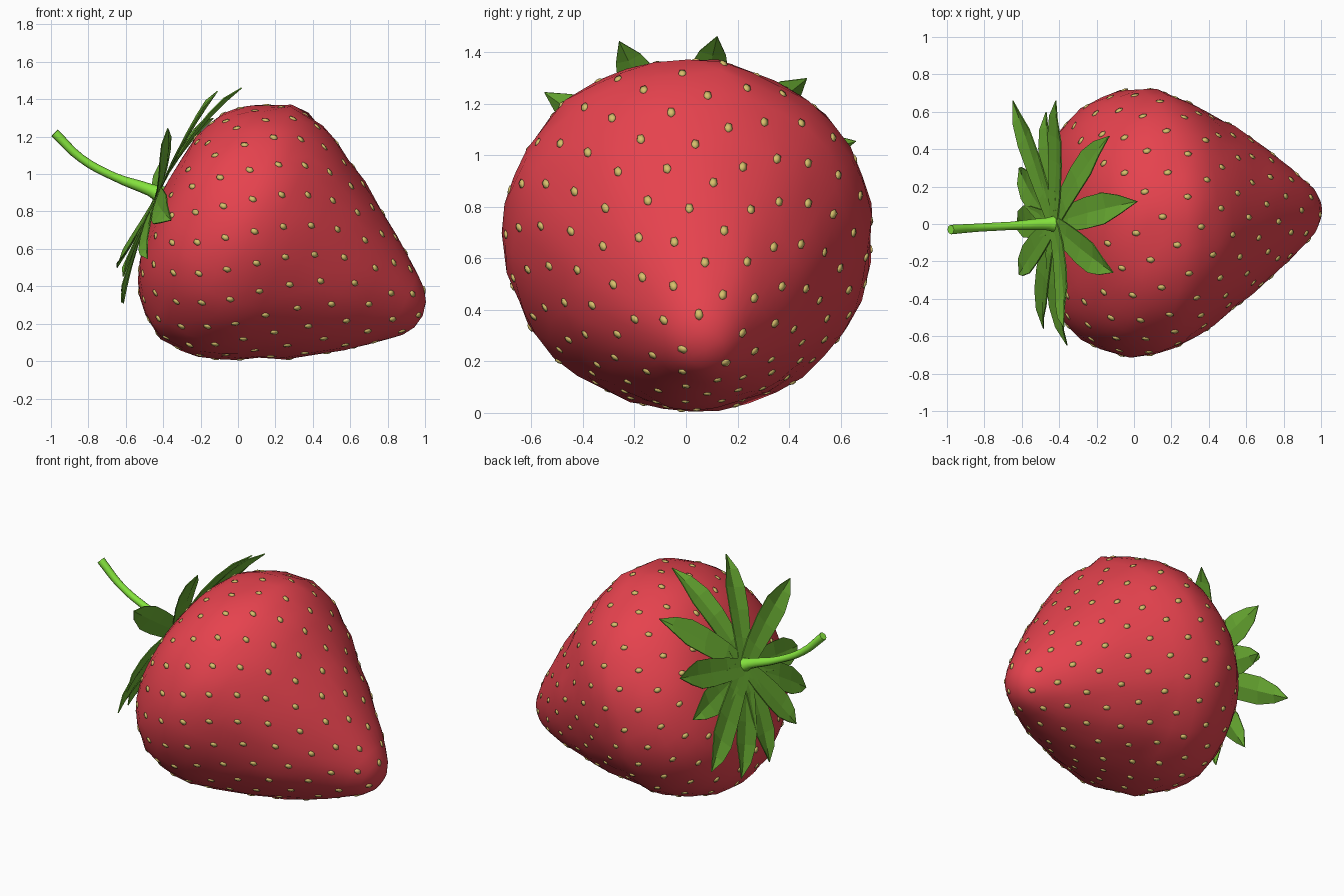
import bpy, bmesh, math
from mathutils import Vector, Matrix, noise

if "Cube" in bpy.data.objects:
    bpy.data.objects.remove(bpy.data.objects["Cube"])

U = Vector((0.911, 0, -0.413))   # fruit axis, crown to tip
V = Vector((0.413, 0, 0.911))
ORIGIN = Vector((-0.42, 0, 0.88))


def place(s, t, y):
    """Axis coordinates to world; the tip drifts slightly to +y."""
    p = ORIGIN + U * s + V * t
    p.y = y + 0.07 * max(s / 1.5, 0) ** 2
    return p


def material(name, col):
    m = bpy.data.materials.new(name)
    m.diffuse_color = (*col, 1)
    m.use_nodes = True
    m.node_tree.nodes["Principled BSDF"].inputs["Base Color"].default_value = m.diffuse_color
    return m


RED = material("berry red", (0.79, 0.055, 0.076))
TAN = material("seed tan", (0.68, 0.53, 0.15))
LEAF = material("leaf green", (0.145, 0.42, 0.033))
STEM = material("stem green", (0.25, 0.82, 0.05))


def make(name, bm, mat, smooth):
    bmesh.ops.recalc_face_normals(bm, faces=bm.faces[:])
    me = bpy.data.meshes.new(name)
    for f in bm.faces:
        f.smooth = smooth
    bm.to_mesh(me)
    bm.free()
    me.materials.append(mat)
    ob = bpy.data.objects.new(name, me)
    bpy.context.collection.objects.link(ob)
    return ob


# fruit body: lumpy surface of revolution (s, radius)
PROFILE = [(0.008, 0.10), (0.025, 0.235), (0.045, 0.36), (0.08, 0.46),
           (0.13, 0.545), (0.19, 0.605), (0.25, 0.65), (0.32, 0.688),
           (0.44, 0.718), (0.54, 0.714), (0.64, 0.686), (0.74, 0.64),
           (0.84, 0.585), (0.97, 0.513), (1.10, 0.433), (1.24, 0.337),
           (1.34, 0.262), (1.43, 0.188), (1.49, 0.135), (1.53, 0.075)]
N = 36
bm = bmesh.new()
rings = []
for s, r in PROFILE:
    ring = []
    for i in range(N):
        a = 2 * math.pi * i / N
        d = Vector((s, math.cos(a) * r, math.sin(a) * r))
        k = r + (noise.noise(d * 4.5) * 0.017
                 + noise.noise(d * 10) * 0.014) * min(1, r * 2)
        if 0.4 < s < 0.95:
            k += 0.016 * math.cos(a)      # upper side is fuller
        ring.append(bm.verts.new(place(s, k * math.cos(a), k * math.sin(a))))
    rings.append(ring)
for a, b in zip(rings, rings[1:]):
    for i in range(N):
        j = (i + 1) % N
        bm.faces.new((a[i], a[j], b[j], b[i]))
for ring, s in ((rings[0], 0.0), (rings[-1], 1.545)):
    c = bm.verts.new(place(s, 0, 0))
    for i in range(N):
        bm.faces.new((c, ring[i], ring[(i + 1) % N]))
fruit = make("fruit", bm, RED, True)
bpy.context.view_layer.update()

# seeds: golden-angle spiral, spaced by area and a little denser at the tip
steps = []
total = 0
for (s0, r0), (s1, r1) in zip(PROFILE[2:], PROFILE[3:]):
    area = math.hypot(s1 - s0, r1 - r0) * ((r0 + r1) / 2 + 0.08)
    steps.append((total, area, s0, r0, s1, r1))
    total += area
bm = bmesh.new()
COUNT = 215
for n in range(COUNT):
    want = total * (n + 0.5) / COUNT
    base, area, s0, r0, s1, r1 = [q for q in steps if q[0] <= want][-1]
    f = (want - base) / area
    s, r = s0 + (s1 - s0) * f, r0 + (r1 - r0) * f
    a = n * 2.399963
    p = place(s, r * math.cos(a), r * math.sin(a))
    hit, co, nor, _ = fruit.closest_point_on_mesh(p)
    along = (U - nor * U.dot(nor)).normalized()
    side = nor.cross(along)
    rot = Matrix((along, side, nor)).transposed().to_4x4()
    bmesh.ops.create_icosphere(
        bm, subdivisions=1, radius=1,
        matrix=Matrix.Translation(co) @ rot
        @ Matrix.Diagonal((0.025, 0.018, 0.008, 1)))
make("seeds", bm, TAN, True)

# leafy crown: folded leaves, each given by its tip (t, y, s)
TIPS = [(.71, .12, .16), (.50, .47, .09), (.16, .66, -.07), (-.12, .60, 0),
        (-.44, .66, -.05), (-.60, .30, .06), (-.60, .02, .05),
        (-.47, -.27, 0), (-.33, -.56, .08), (-.09, -.65, .11),
        (.35, -.55, -.11), (.64, -.26, .05)]
WIDTHS = [(0.0, 0.05), (0.25, 0.072), (0.5, 0.085), (0.7, 0.085), (0.86, 0.052)]
bm = bmesh.new()
for t, y, s in TIPS:
    length = math.hypot(t, y)
    dt, dy = t / length, y / length
    rows = []
    for f, w in WIDTHS:
        h = -0.014 + (s + 0.014) * f * f
        row = []
        for k in (-1, 0, 1):
            lift = 0.022 * f if k else 0
            row.append(bm.verts.new(place(h - lift, dt * length * f - dy * w * k,
                                          dy * length * f + dt * w * k)))
        rows.append(row)
    for a, b in zip(rows, rows[1:]):
        for k in (0, 1):
            bm.faces.new((a[k], a[k + 1], b[k + 1], b[k]))
    tip = bm.verts.new(place(s, t, y))
    for k in (0, 1):
        bm.faces.new((rows[-1][k], rows[-1][k + 1], tip))
crown = make("leafy_crown", bm, LEAF, False)
mod = crown.modifiers.new("thickness", 'SOLIDIFY')
mod.thickness = 0.006
mod.offset = 0

# stem: curved tube flaring at the crown
cu = bpy.data.curves.new("stem", 'CURVE')
cu.dimensions = '3D'
cu.bevel_depth = 0.022
cu.bevel_resolution = 2
cu.resolution_u = 4
cu.use_fill_caps = True
PATH = [(-.39, 0, .88, 2.4), (-.47, 0, .915, 1.5), (-.66, -.01, .985, 1),
        (-.84, -.02, 1.085, 1), (-.98, -.03, 1.22, 1.15)]
sp = cu.splines.new('BEZIER')
sp.bezier_points.add(len(PATH) - 1)
for bp, (x, y, z, r) in zip(sp.bezier_points, PATH):
    bp.co = (x, y, z)
    bp.radius = r
    bp.handle_left_type = bp.handle_right_type = 'AUTO'
cu.materials.append(STEM)
bpy.context.collection.objects.link(bpy.data.objects.new("stem", cu))
